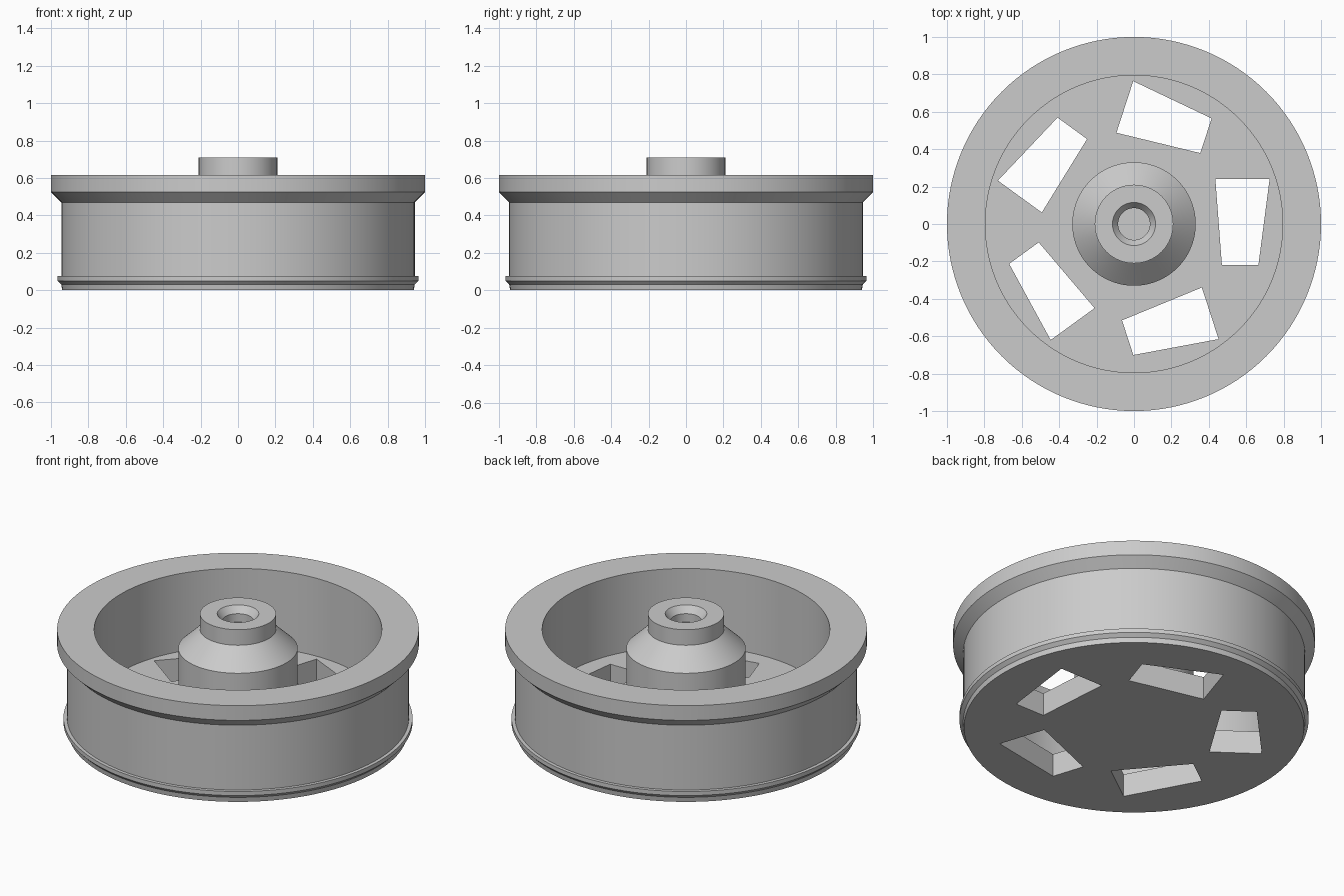
import bpy
import bmesh
from math import radians, cos, sin, tau
from mathutils import Matrix

cube = bpy.data.objects.get("Cube")
if cube:
    bpy.data.objects.remove(cube, do_unlink=True)

SEGMENTS = 128
FLOOR = 0.14

metal = bpy.data.materials.new("grey metal")
metal.use_nodes = True
grey = (0.6, 0.6, 0.6, 1)
metal.diffuse_color = grey
metal.node_tree.nodes["Principled BSDF"].inputs["Base Color"].default_value = grey


def add_object(name, bm):
    bmesh.ops.recalc_face_normals(bm, faces=bm.faces)
    mesh = bpy.data.meshes.new(name)
    bm.to_mesh(mesh)
    bm.free()
    mesh.materials.append(metal)
    obj = bpy.data.objects.new(name, mesh)
    bpy.context.collection.objects.link(obj)
    return obj


def lathe(name, profile):
    """Turn a (radius, height) profile that starts and ends on the axis."""
    bm = bmesh.new()
    rings = []
    for r, z in profile:
        if r == 0:
            rings.append(None)
            continue
        rings.append([bm.verts.new((r * cos(tau * i / SEGMENTS), r * sin(tau * i / SEGMENTS), z))
                      for i in range(SEGMENTS)])
    for low, high in zip(rings, rings[1:]):
        if low is None or high is None:
            bm.faces.new(low or high)      # flat cap
            continue
        for i in range(SEGMENTS):
            j = (i + 1) % SEGMENTS
            bm.faces.new((low[i], low[j], high[j], high[i]))
    return add_object(name, bm)


# Wheel body: tread, flange, dished web, hub and countersunk axle bore
wheel = lathe("wheel", [
    (0, 0), (0.94, 0), (0.945, 0.03), (0.965, 0.05), (0.965, 0.075), (0.945, 0.075),
    (0.945, 0.47), (1, 0.525), (1, 0.615), (0.795, 0.615), (0.795, FLOOR),
    (0.33, FLOOR), (0.33, 0.5), (0.21, 0.615), (0.21, 0.71),
    (0.115, 0.71), (0.085, 0.67), (0.085, 0.62), (0, 0.62),
])

# Five skewed windows through the web
bm = bmesh.new()
window = [(0.435, 0.24), (0.47, -0.22), (0.665, -0.22), (0.725, 0.24)]
for k in range(5):
    turn = Matrix.Rotation(radians(72 * k), 4, "Z")
    base = bm.faces.new([bm.verts.new(turn @ Matrix.Translation((x, y, -0.1)).translation)
                         for x, y in window])
    made = bmesh.ops.extrude_face_region(bm, geom=[base])["geom"]
    bmesh.ops.translate(bm, vec=(0, 0, FLOOR + 0.2),
                        verts=[v for v in made if isinstance(v, bmesh.types.BMVert)])
cutter = add_object("window_cutter", bm)
cutter.hide_render = True

cut = wheel.modifiers.new("windows", "BOOLEAN")
cut.operation = "DIFFERENCE"
cut.solver = "EXACT"
cut.object = cutter

bpy.ops.object.select_all(action="DESELECT")
wheel.select_set(True)
bpy.context.view_layer.objects.active = wheel
bpy.ops.object.modifier_apply(modifier=cut.name)
bpy.data.objects.remove(cutter, do_unlink=True)
bpy.ops.object.shade_smooth_by_angle(angle=radians(20))
